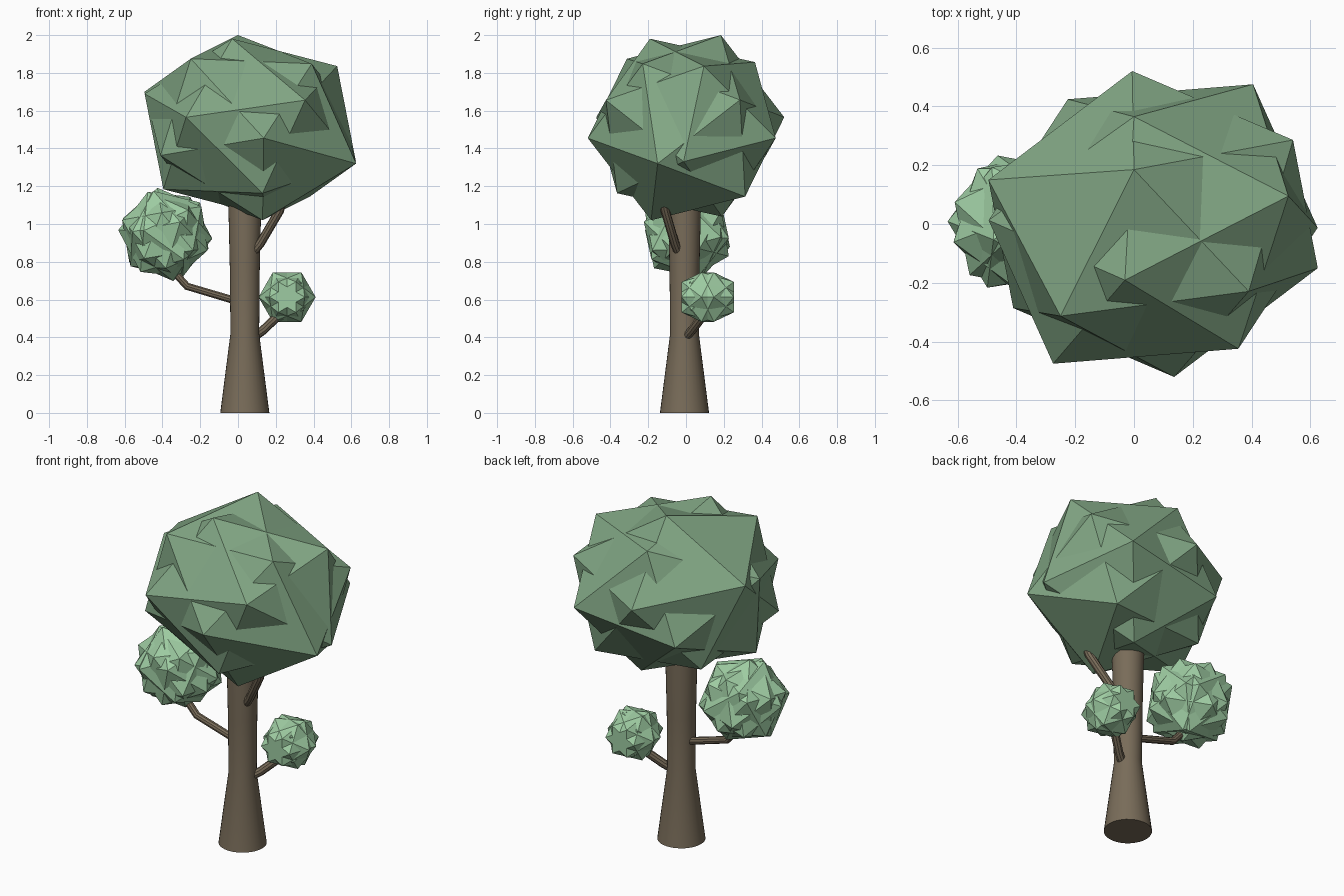
import bpy, bmesh
from math import sin, cos, pi, radians
from mathutils import Vector, Euler

if "Cube" in bpy.data.objects:
    bpy.data.objects.remove(bpy.data.objects["Cube"])

K = 0.618034


def material(name, rgb):
    m = bpy.data.materials.new(name)
    m.diffuse_color = (*rgb, 1)
    m.use_nodes = True
    m.node_tree.nodes["Principled BSDF"].inputs["Base Color"].default_value = m.diffuse_color
    return m


BARK = material("bark", (0.19, 0.15, 0.10))
DARK = material("crown_green", (0.22, 0.38, 0.23))
LIGHT = material("light_green", (0.34, 0.60, 0.36))


def finish(bm, name, mat):
    bmesh.ops.recalc_face_normals(bm, faces=bm.faces)
    me = bpy.data.meshes.new(name)
    bm.to_mesh(me)
    bm.free()
    me.materials.append(mat)
    ob = bpy.data.objects.new(name, me)
    bpy.context.collection.objects.link(ob)
    return ob


def smooth(ob):
    bpy.ops.object.select_all(action='DESELECT')
    ob.select_set(True)
    bpy.context.view_layer.objects.active = ob
    bpy.ops.object.shade_smooth_by_angle(angle=radians(35))


def add_icosahedron(bm, center, face):
    """Grow a (possibly stretched) icosahedron from one face around its center."""
    a, b, g = (Vector(v) for v in face)
    x = K * (b + g) - a
    y = K * (a + b) - g
    c = K * (b + x) - g
    verts = [bm.verts.new(Vector(center) + s * v)
             for v in (a, b, g, x, y, c) for s in (1, -1)]
    bmesh.ops.convex_hull(bm, input=verts)


def face_at(radius, depth, start):
    """Face of an icosahedron whose three-fold axis points to the front."""
    return [(0.607 * radius * cos(start + i * 2 * pi / 3), -depth,
             0.607 * radius * sin(start + i * 2 * pi / 3)) for i in range(3)]


def foliage(name, center, faces, mat):
    bm = bmesh.new()
    for f in faces:
        add_icosahedron(bm, center, f)
    return finish(bm, name, mat)


def turned(radius, rot):
    m = Euler([radians(r) for r in rot]).to_matrix()
    return [m @ Vector(v) for v in face_at(radius, 0.795 * radius, 0)]


# Crown: two interpenetrating stretched icosahedra
foliage("crown", (0.065, 0, 1.51), [
    [(-0.56, 0.15, 0.19), (-0.065, 0.185, 0.49), (-0.315, -0.313, 0.365)],
    [(0.34, 0.475, -0.055), (0.46, 0.095, 0.326), (-0.065, 0.365, 0.347)],
], DARK)

# Left leaf ball
foliage("left_leaf_ball", (-0.385, 0.005, 0.945), [
    turned(0.25, r) for r in ((10, 20, 5), (40, 75, 30), (75, 15, 60))], LIGHT)

# Right leaf ball
foliage("right_leaf_ball", (0.26, 0.115, 0.613), [
    face_at(0.154, 0.138, 0), face_at(0.154, 0.138, pi / 3),
    turned(0.143, (37.4, 0, 0))], LIGHT)

# Trunk: lathed profile
bm = bmesh.new()
N = 32
rings = []
for z, r in ((0, 0.13), (0.42, 0.076), (0.75, 0.079), (1.1, 0.087), (1.2, 0.087)):
    rings.append([bm.verts.new((0.036 + r * cos(2 * pi * i / N),
                                -0.008 + r * sin(2 * pi * i / N), z)) for i in range(N)])
for lo, hi in zip(rings, rings[1:]):
    for i in range(N):
        j = (i + 1) % N
        bm.faces.new((lo[i], lo[j], hi[j], hi[i]))
bm.faces.new(rings[0])
bm.faces.new(rings[-1])
smooth(finish(bm, "trunk", BARK))


# Branches: bevelled paths turned into meshes
def branch(name, pts, radius):
    cu = bpy.data.curves.new(name + "_path", 'CURVE')
    cu.dimensions = '3D'
    cu.bevel_depth = radius
    cu.bevel_resolution = 3
    cu.use_fill_caps = True
    sp = cu.splines.new('POLY')
    sp.points.add(len(pts) - 1)
    for p, co in zip(sp.points, pts):
        p.co = (*co, 1)
    tmp = bpy.data.objects.new(name + "_path", cu)
    bpy.context.collection.objects.link(tmp)
    bpy.context.view_layer.update()
    bm = bmesh.new()
    bm.from_mesh(tmp.to_mesh())
    bpy.data.objects.remove(tmp)
    smooth(finish(bm, name, BARK))


branch("left_branch", [(0.0, 0, 0.59), (-0.27, 0, 0.67), (-0.36, 0, 0.77)], 0.021)
branch("right_branch", [(0.08, 0.0, 0.40), (0.13, 0.03, 0.435), (0.24, 0.11, 0.54)], 0.024)
branch("upper_branch", [(0.08, -0.04, 0.85), (0.12, -0.06, 0.90),
                        (0.22, -0.11, 1.07), (0.25, -0.13, 1.17)], 0.024)
